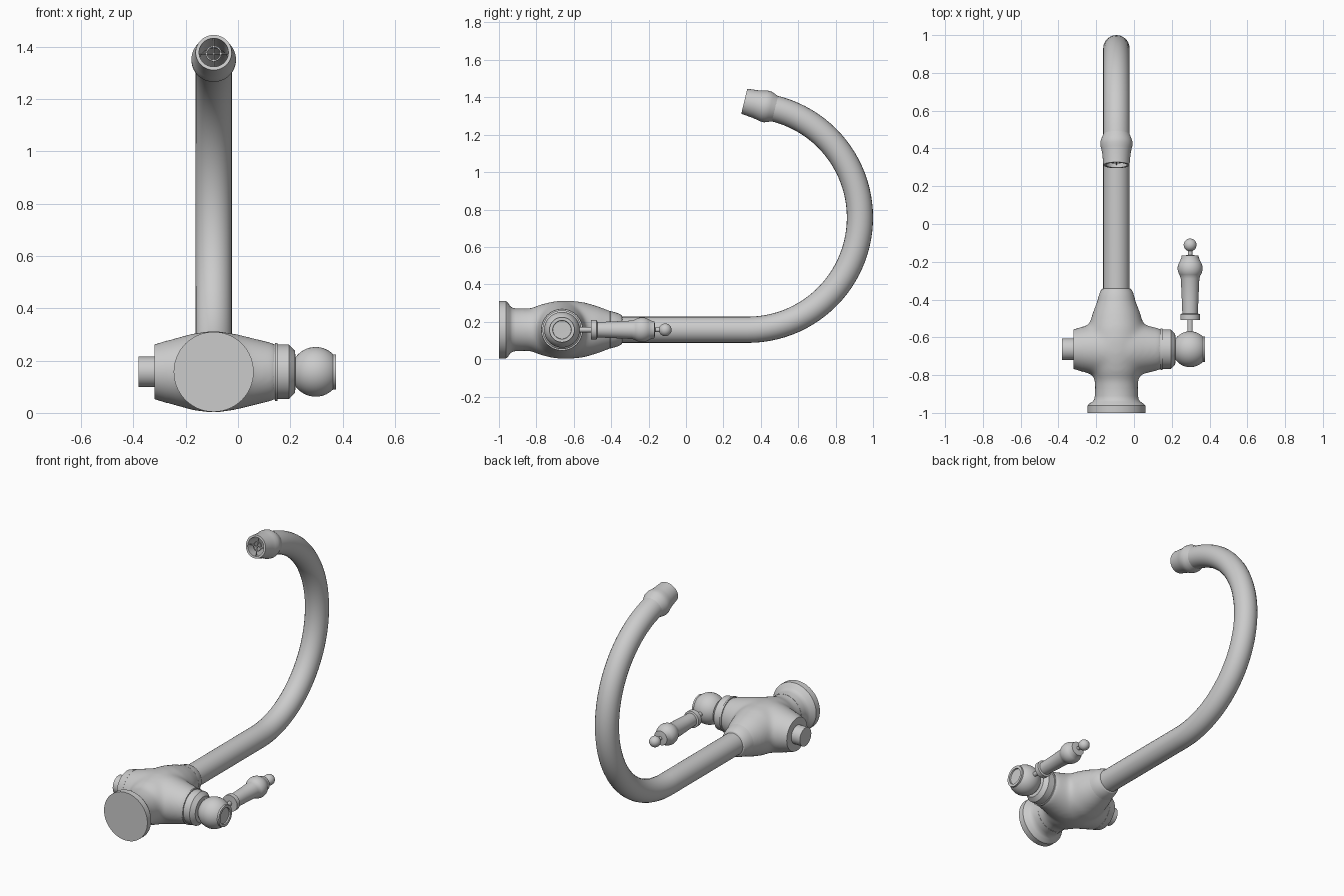
import bpy, bmesh, math
from mathutils import Vector

default = bpy.data.objects.get("Cube")
if default:
    bpy.data.objects.remove(default)

metal = bpy.data.materials.new("brushed grey metal")
metal.use_nodes = True
GREY = (0.6, 0.6, 0.6, 1)
metal.diffuse_color = GREY
metal.node_tree.nodes["Principled BSDF"].inputs["Base Color"].default_value = GREY

CX, CZ = -0.093, 0.157      # main axis
VALVE_Y = -0.663            # cross axis
LEVER_X = 0.297
parts = []


def add_object(name, data):
    ob = bpy.data.objects.new(name, data)
    bpy.context.collection.objects.link(ob)
    data.materials.append(metal)
    parts.append(ob)
    return ob


def revolve(bm, profile, origin, axis, segments=56):
    """Spin (distance, radius) points around an axis."""
    turn = Vector(axis).to_track_quat('Z', 'Y')
    rings = []
    for t, r in profile:
        ring = []
        for i in range(segments):
            a = math.tau * i / segments
            p = Vector((r * math.cos(a), r * math.sin(a), t))
            ring.append(bm.verts.new(turn @ p + Vector(origin)))
        rings.append(ring)
    for lo, hi in zip(rings, rings[1:]):
        for i in range(segments):
            j = (i + 1) % segments
            bm.faces.new((lo[i], lo[j], hi[j], hi[i]))


def lathe(name, *spins):
    bm = bmesh.new()
    for profile, origin, axis in spins:
        revolve(bm, profile, origin, axis)
    bmesh.ops.remove_doubles(bm, verts=bm.verts, dist=1e-5)
    bmesh.ops.recalc_face_normals(bm, faces=bm.faces)
    me = bpy.data.meshes.new(name)
    bm.to_mesh(me)
    bm.free()
    return add_object(name, me)


def ball(center, radius, start=0, end=180, steps=16):
    """Profile points of a round section, angles in degrees."""
    out = []
    for i in range(steps + 1):
        a = math.radians(start + (end - start) * i / steps)
        out.append((center - radius * math.cos(a), max(0, radius * math.sin(a))))
    return out


MAIN = ((CX, 0, CZ), (0, 1, 0))
CROSS = ((0, VALVE_Y, CZ), (1, 0, 0))
LEVER = ((LEVER_X, 0, CZ), (0, 1, 0))

# Valve body: two crossing barrels fused with soft fillets
body = lathe(
    "valve_body",
    ([(-0.96, 0), (-0.96, .114), (-0.83, .114), (-0.78, .135), (-0.71, .152),
      (-0.63, .157), (-0.55, .149), (-0.47, .126), (-0.40, .099), (-0.375, .09),
      (-0.375, 0)], *MAIN),
    ([(-0.315, 0), (-0.315, .107), (-0.25, .126), (-0.17, .148), (CX, .157),
      (-0.01, .146), (0.07, .126), (0.15, .107), (0.15, 0)], *CROSS))
fuse = body.modifiers.new("fuse", 'REMESH')
fuse.mode = 'VOXEL'
fuse.voxel_size = 0.01
fuse.use_smooth_shade = True
fillet = body.modifiers.new("fillet", 'SMOOTH')
fillet.factor = 0.5
fillet.iterations = 30

# Mounting flange and spout collar
lathe("base_flange",
      ([(-1, 0), (-1, .153), (-0.962, .153), (-0.952, .145), (-0.94, .126),
        (-0.928, .118), (-0.91, .114), (-0.87, .114), (-0.87, 0)], *MAIN))
lathe("spout_collar",
      ([(-0.42, .06), (-0.405, .1), (-0.385, .095), (-0.36, .087),
        (-0.345, .078), (-0.34, .068)], *MAIN))

# Right end of the cross barrel with its plug
lathe("side_rim", ([(-0.32, 0), (-0.32, .104), (-0.27, .12), (-0.27, 0)], *CROSS))
lathe("side_plug", ([(-0.38, 0), (-0.38, .058), (-0.31, .058), (-0.31, 0)], *CROSS))

# Left end: seam ring, collar, ball and cap
lathe("seam_ring",
      ([(0.11, 0), (0.11, .112), (0.141, .105), (0.141, .111), (0.151, .111),
        (0.151, 0)], *CROSS))
lathe("valve_collar",
      ([(0.147, 0), (0.147, .104), (0.195, .104), (0.218, .08), (0.225, 0)], *CROSS))
lathe("valve_ball", (ball(LEVER_X, .095, 15, 137) + [(0.366, 0)], *CROSS))
lathe("valve_cap",
      ([(0.355, 0), (0.355, .067), (0.375, .067), (0.375, .05), (0.365, .048),
        (0.365, 0)], *CROSS))

# Lever: stem, collar, bulged grip, tip ball
lathe("lever_stem", ([(-0.62, .014), (-0.49, .014)], *LEVER))
lathe("lever_collar",
      ([(-0.507, 0), (-0.507, .052), (-0.478, .052), (-0.474, .042),
        (-0.474, 0)], *LEVER))
lathe("lever_grip",
      ([(-0.475, .041), (-0.40, .044), (-0.29, .049)]
       + ball(-0.235, .066, 55, 125) + [(-0.178, .046), (-0.168, .045), (-0.163, 0)],
       *LEVER))
lathe("lever_tip_stem", ([(-0.17, .012), (-0.13, .012)], *LEVER))
lathe("lever_tip_ball", (ball(-0.111, .034), *LEVER))

# Hollow gooseneck spout
BEND_Y, BEND_R, SWEEP = 0.33, 0.6, math.radians(166.5)
BEND_Z = CZ + BEND_R
path = [(CX, -0.40, CZ)]
for i in range(49):
    a = SWEEP * i / 48
    path.append((CX, BEND_Y + BEND_R * math.sin(a), BEND_Z - BEND_R * math.cos(a)))
curve = bpy.data.curves.new("spout", 'CURVE')
curve.dimensions = '3D'
curve.bevel_depth = 0.07
curve.bevel_resolution = 10
spline = curve.splines.new('POLY')
spline.points.add(len(path) - 1)
for point, co in zip(spline.points, path):
    point.co = (*co, 1)
spline.use_smooth = True
add_object("spout", curve)

# Nozzle with an open mouth
OUT = Vector((0, math.cos(SWEEP), math.sin(SWEEP)))
TIP = Vector(path[-1])
lathe("nozzle",
      ([(-0.01, .068), (0.0, .072), (0.02, .08), (0.035, .085), (0.055, .085),
        (0.075, .08), (0.10, .075), (0.163, .069), (0.163, .056), (0.0, .056)],
       TIP, OUT))

# Thin cross and ring inside the mouth
MOUTH = TIP + OUT * 0.145
UP = Vector((1, 0, 0)).cross(OUT)
spokes = []
for direction in (Vector((1, 0, 0)), UP):
    spokes.append(([(-0.057, .003), (0.057, .003)], MOUTH, direction))
lathe("aerator_grid", *spokes,
      ([(-0.003, .025), (0.003, .025), (0.003, .03), (-0.003, .03), (-0.003, .025)],
       MOUTH, OUT))

# Smooth shading with sharp rims
bpy.ops.object.select_all(action='DESELECT')
for ob in parts:
    if ob.type == 'MESH' and ob is not body:
        ob.select_set(True)
        bpy.context.view_layer.objects.active = ob
bpy.ops.object.shade_smooth_by_angle(angle=math.radians(32))
